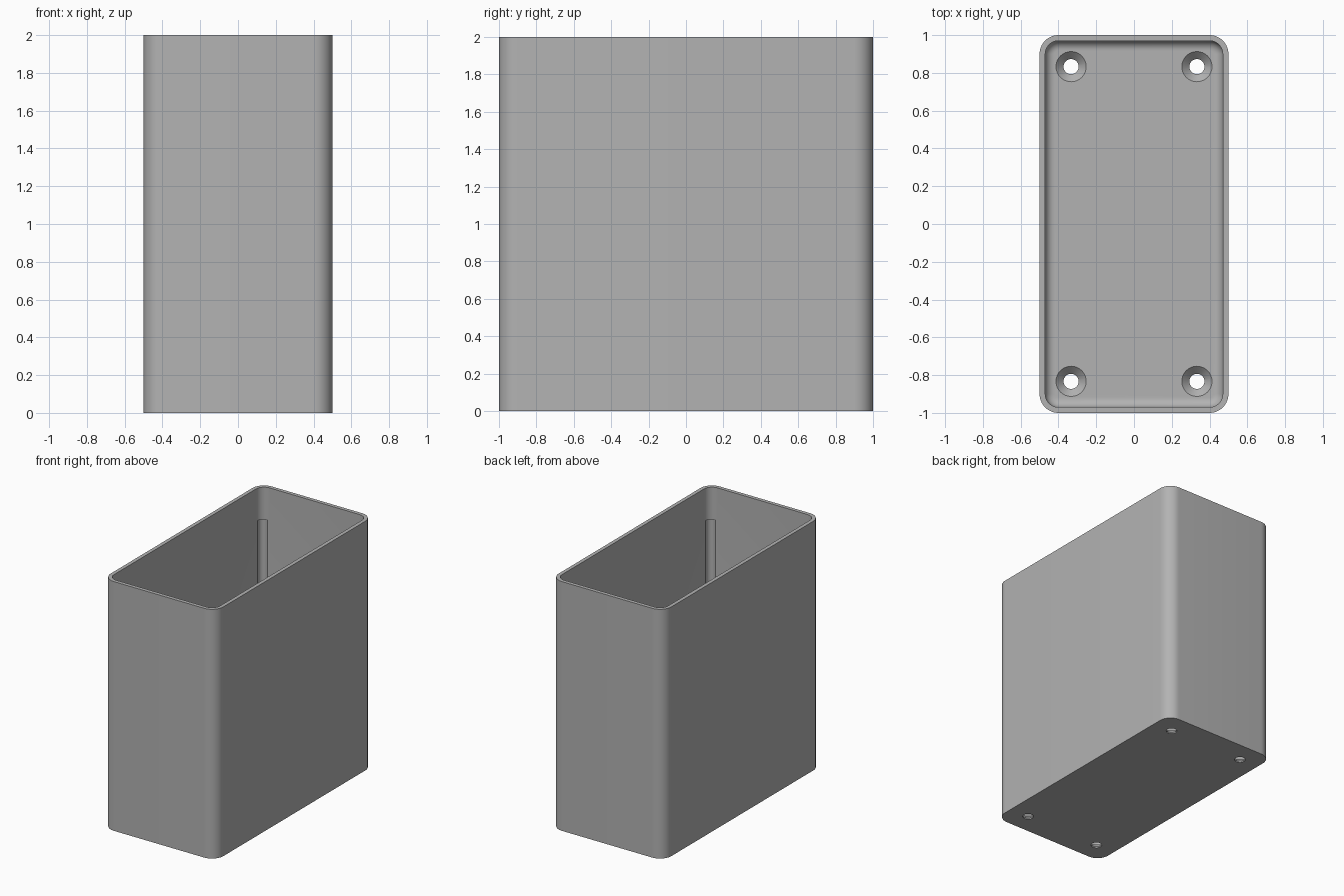
import bpy, bmesh, math

if "Cube" in bpy.data.objects:
    bpy.data.objects.remove(bpy.data.objects["Cube"])

HALF_X, HALF_Y, HEIGHT = 0.5, 1.0, 2.0
CORNER, WALL, FLOOR, FILLET = 0.1, 0.03, 0.05, 0.05

grey = bpy.data.materials.new("plain grey")
grey.use_nodes = True
colour = (0.45, 0.45, 0.45, 1)
grey.diffuse_color = colour
grey.node_tree.nodes["Principled BSDF"].inputs["Base Color"].default_value = colour


def rounded_ring(bm, inset, z, steps=12):
    """Rounded rectangle of vertices, moved inwards by inset."""
    r = CORNER - inset
    verts = []
    for i, (sx, sy) in enumerate([(1, 1), (-1, 1), (-1, -1), (1, -1)]):
        for k in range(steps + 1):
            a = math.pi / 2 * (i + k / steps)
            verts.append(bm.verts.new((sx * (HALF_X - CORNER) + r * math.cos(a),
                                       sy * (HALF_Y - CORNER) + r * math.sin(a), z)))
    return verts


def lathe(bm, x, y, profile, n=32):
    """Closed round solid from (radius, z) pairs, bottom to top."""
    rings = [[bm.verts.new((x + r * math.cos(math.tau * k / n),
                            y + r * math.sin(math.tau * k / n), z)) for k in range(n)]
             for r, z in profile]
    skin(bm, rings)


def skin(bm, rings):
    """Bridge successive rings and cap both ends."""
    for a, b in zip(rings, rings[1:]):
        for k in range(len(a)):
            j = (k + 1) % len(a)
            bm.faces.new((a[k], a[j], b[j], b[k]))
    bm.faces.new(rings[0][::-1])
    bm.faces.new(rings[-1])


def make_object(name, bm):
    bmesh.ops.recalc_face_normals(bm, faces=bm.faces)
    mesh = bpy.data.meshes.new(name)
    bm.to_mesh(mesh)
    bm.free()
    mesh.materials.append(grey)
    obj = bpy.data.objects.new(name, mesh)
    bpy.context.collection.objects.link(obj)
    return obj


# Open box: outer wall, rim, inner wall, rounded floor edge
bm = bmesh.new()
levels = [(0, 0), (0, HEIGHT), (WALL, HEIGHT)]
for k in range(9):
    a = math.pi / 2 * k / 8
    levels.append((WALL + FILLET * (1 - math.cos(a)),
                   FLOOR + FILLET * (1 - math.sin(a))))
skin(bm, [rounded_ring(bm, inset, z) for inset, z in levels])
box = make_object("open_box", bm)

# Countersunk screw holes in the floor and round grooves in the inner corners
bm = bmesh.new()
for sx in (-1, 1):
    for sy in (-1, 1):
        lathe(bm, sx * 0.333, sy * 0.833,
              [(0.04, -0.1), (0.04, 0.01), (0.08, FLOOR), (0.08, 0.07)])
        lathe(bm, sx * 0.438, sy * 0.938, [(0.036, 0.12), (0.036, 1.74)])
cutter = make_object("hole_cutter", bm)
cutter.hide_render = True

cut = box.modifiers.new("holes", "BOOLEAN")
cut.operation = "DIFFERENCE"
cut.solver = "EXACT"
cut.object = cutter
bpy.ops.object.select_all(action="DESELECT")
bpy.context.view_layer.objects.active = box
box.select_set(True)
bpy.ops.object.modifier_apply(modifier=cut.name)
bpy.data.objects.remove(cutter)
bpy.ops.object.shade_smooth_by_angle(angle=math.radians(30))
